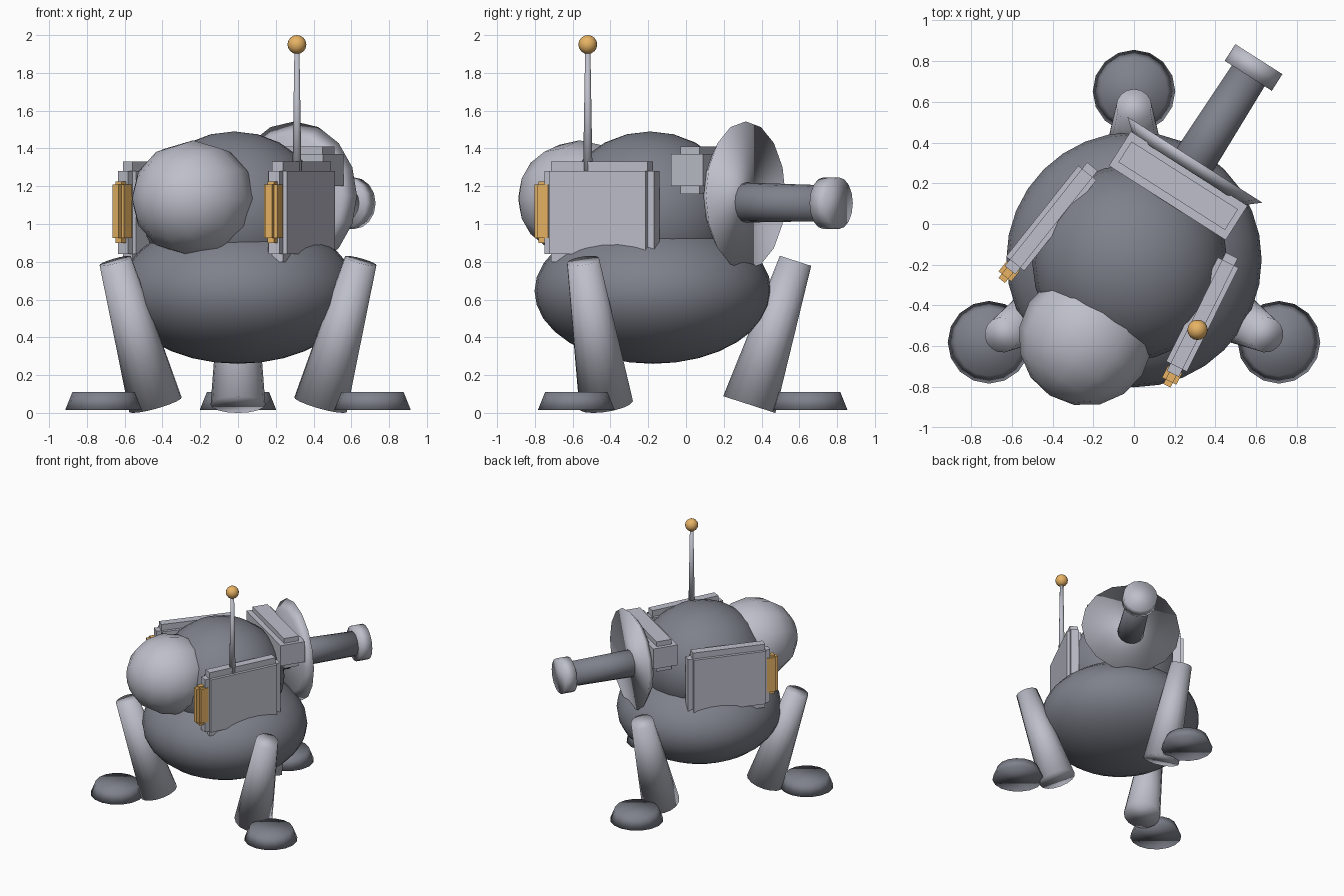
import bpy, math
from mathutils import Vector, Matrix

if "Cube" in bpy.data.objects:
    bpy.data.objects.remove(bpy.data.objects["Cube"])


def material(name, r, g, b):
    m = bpy.data.materials.new(name)
    m.diffuse_color = (r, g, b, 1)
    m.use_nodes = True
    m.node_tree.nodes["Principled BSDF"].inputs["Base Color"].default_value = m.diffuse_color
    return m


AMBER = material("amber", 0.8, 0.45, 0.13)
LIGHT = material("light_metal", 0.51, 0.52, 0.59)
DARK = material("dark_metal", 0.21, 0.22, 0.26)

# Turret frame: local +y is the barrel direction
T = Matrix.Translation((-0.03, -0.2, 0)) @ Matrix.Rotation(math.radians(-32.5), 4, 'Z')


def finish(name, mat, smooth=True):
    o = bpy.context.object
    o.name = name
    bpy.ops.object.transform_apply(location=False, rotation=False, scale=True)
    if smooth:
        bpy.ops.object.shade_smooth()
    o.data.materials.append(mat)
    return o


def ball(name, loc, scale, seg, rings, mat):
    bpy.ops.mesh.primitive_uv_sphere_add(segments=seg, ring_count=rings, location=loc)
    bpy.context.object.scale = scale
    return finish(name, mat)


def rod(name, a, b, r1, r2, mat, seg=16):
    # fully smooth-shaded frustum from a to b
    a, b = Vector(a), Vector(b)
    d = b - a
    bpy.ops.mesh.primitive_cone_add(vertices=seg, radius1=r1, radius2=r2, depth=d.length)
    o = finish(name, mat)
    o.matrix_world = Matrix.Translation((a + b) / 2) @ d.to_track_quat('Z', 'Y').to_matrix().to_4x4()
    return o


def box(name, frame, x, y, z, mat=LIGHT):
    bpy.ops.mesh.primitive_cube_add(size=1)
    o = bpy.context.object
    o.scale = (x[1] - x[0], y[1] - y[0], z[1] - z[0])
    finish(name, mat, False)
    o.matrix_world = frame @ Matrix.Translation((sum(x) / 2, sum(y) / 2, sum(z) / 2))
    return o


# Hull and dome
ball("lower_hull", (0, -0.175, 0.645), (0.627, 0.627, 0.385), 32, 16, DARK)
ball("upper_dome", (-0.02, -0.19, 1.05), (0.48, 0.48, 0.44), 24, 12, DARK)

# Three legs with round feet
for i, ang in enumerate((90, 210, 330)):
    d = Vector((math.cos(math.radians(ang)), math.sin(math.radians(ang)), 0))
    c = Vector((0, -0.17, 0))
    rod(f"leg_{i}", c + d * 0.505 + Vector((0, 0, 0.044)),
        c + d * 0.75 + Vector((0, 0, 0.805)), 0.145, 0.087, LIGHT)
    foot = c + d * 0.822
    rod(f"foot_{i}", foot + Vector((0, 0, 0.015)), foot + Vector((0, 0, 0.11)), 0.203, 0.165, DARK)

# Front eye ball, aligned with the turret
eye = ball("front_eye", (0, 0, 0), (0.33, 0.308, 0.33), 12, 8, LIGHT)
eye.matrix_world = T @ Matrix.Translation((0.02, -0.418, 1.135)) @ Matrix.Rotation(math.pi / 2, 4, 'X')


# Rear dish, barrel and barrel cap
def aim(y, z):
    return T @ Vector((0, y, z))


rod("rear_dish", aim(0.55, 1.15), aim(0.612, 1.15), 0.32, 0.393, LIGHT)
rod("barrel", aim(0.4, 1.115), aim(1.12, 1.11), 0.11, 0.095, DARK)
rod("barrel_cap", aim(1.10, 1.11), aim(1.197, 1.11), 0.137, 0.137, LIGHT)

# Rear cross bar: overlapping boxes give stepped edges
box("rear_bar", T, (-0.34, 0.34), (0.36, 0.56), (1.20, 1.37))
box("rear_bar_core", T, (-0.31, 0.31), (0.40, 0.52), (1.16, 1.41))

# Side panels with stepped edges and amber front lights
for s, side in ((1, "right"), (-1, "left")):
    P = T @ Matrix.Translation((s * 0.44, -0.01, 0)) @ Matrix.Rotation(math.radians(6 * s), 4, 'Z')
    box(f"{side}_panel", P, (-0.057, 0.057), (-0.285, 0.285), (0.84, 1.28))
    box(f"{side}_panel_tall", P, (-0.033, 0.033), (-0.285, 0.285), (0.80, 1.33))
    box(f"{side}_panel_long", P, (-0.033, 0.033), (-0.325, 0.325), (0.84, 1.28))
    box(f"{side}_light", P, (-0.04, 0.04), (-0.365, -0.30), (0.925, 1.21), AMBER)
    box(f"{side}_light_tall", P, (-0.02, 0.02), (-0.365, -0.30), (0.90, 1.225), AMBER)
    box(f"{side}_light_long", P, (-0.02, 0.02), (-0.39, -0.30), (0.925, 1.21), AMBER)

# Antenna
rod("antenna", (0.312, -0.52, 1.27), (0.312, -0.52, 1.92), 0.025, 0.014, LIGHT, 10)
ball("antenna_tip", (0.312, -0.52, 1.95), (0.05, 0.05, 0.05), 16, 8, AMBER)
